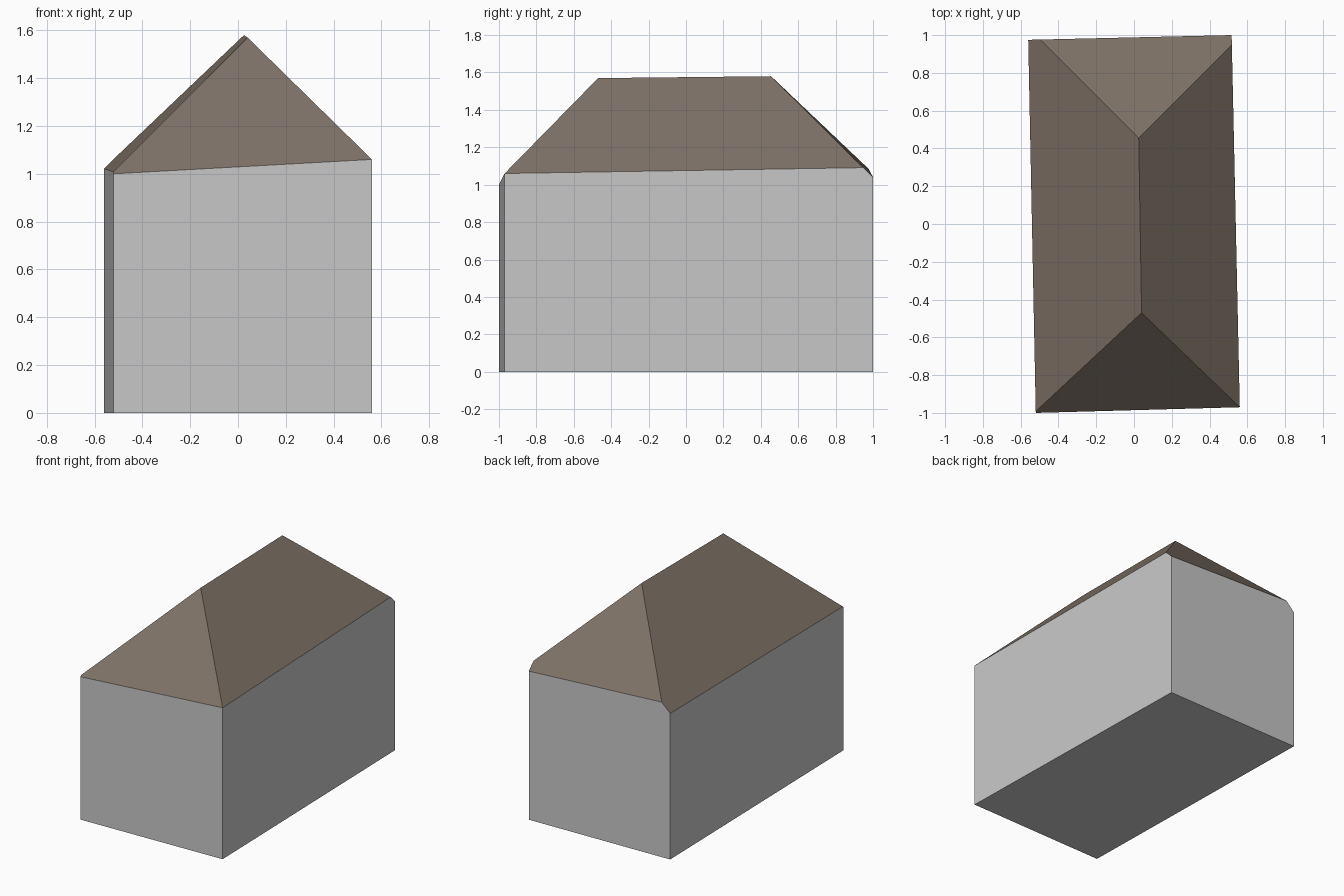
import bpy
import bmesh
from mathutils import Vector

if "Cube" in bpy.data.objects:
    bpy.data.objects.remove(bpy.data.objects["Cube"])


def material(name, rgb):
    m = bpy.data.materials.new(name)
    m.diffuse_color = (*rgb, 1.0)
    m.use_nodes = True
    m.node_tree.nodes["Principled BSDF"].inputs["Base Color"].default_value = m.diffuse_color
    return m


# Slightly skewed footprint and ridge ends
footprint = [(-0.52, -1.0), (0.56, -0.97), (0.517, 1.0), (-0.56, 0.975)]
ridge_front = Vector((0.04, -0.47, 1.57))
ridge_back = Vector((0.025, 0.455, 1.58))

# Each roof slope is a plane through three points
slopes = [
    (ridge_front, Vector((-0.52, -1.0, 1.0)), Vector((0.56, -0.97, 1.06))),   # front hip
    (ridge_back, Vector((0.517, 1.0, 1.04)), Vector((-0.49, 0.976, 1.085))),  # back hip
    (ridge_front, Vector((0.56, -0.97, 1.06)), ridge_back),                   # right slope
    (ridge_front, ridge_back, Vector((-0.56, 0.975, 1.022))),                 # left slope
]

# Building body: extruded footprint
bm = bmesh.new()
base = bm.faces.new([bm.verts.new((x, y, 0)) for x, y in footprint])
top = bmesh.ops.extrude_face_region(bm, geom=[base])["geom"]
bmesh.ops.translate(bm, vec=(0, 0, 2),
                    verts=[g for g in top if isinstance(g, bmesh.types.BMVert)])
bmesh.ops.recalc_face_normals(bm, faces=bm.faces[:])

# Hipped roof: trim the body by each slope and cap the cut
for a, b, c in slopes:
    n = (b - a).cross(c - a).normalized()
    if n.z < 0:
        n.negate()
    cut = bmesh.ops.bisect_plane(bm, geom=bm.verts[:] + bm.edges[:] + bm.faces[:],
                                 dist=1e-5, plane_co=a, plane_no=n, clear_outer=True)
    rim = [e for e in bm.edges if e.is_boundary]
    bmesh.ops.holes_fill(bm, edges=rim, sides=0)
bmesh.ops.remove_doubles(bm, verts=bm.verts[:], dist=1e-4)
bmesh.ops.recalc_face_normals(bm, faces=bm.faces[:])

# Upward faces are roof, the rest is wall
for f in bm.faces:
    f.material_index = 1 if f.normal.z > 0.3 else 0

mesh = bpy.data.meshes.new("house")
bm.to_mesh(mesh)
bm.free()
mesh.materials.append(material("light grey wall", (0.58, 0.58, 0.58)))
mesh.materials.append(material("brown roof", (0.21, 0.168, 0.135)))
house = bpy.data.objects.new("hip_roof_house", mesh)
bpy.context.collection.objects.link(house)
